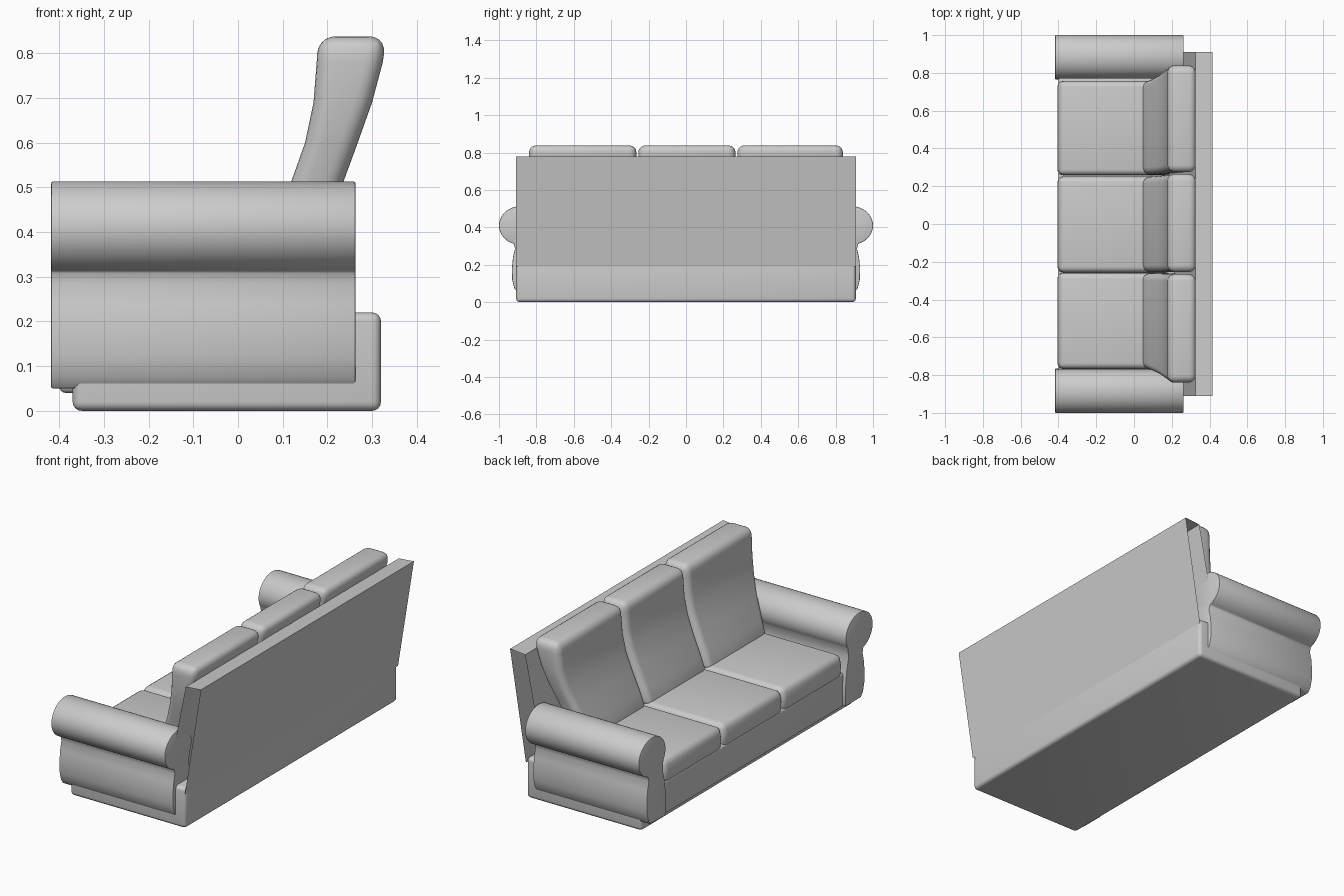
import bpy, bmesh, math

if "Cube" in bpy.data.objects:
    bpy.data.objects.remove(bpy.data.objects["Cube"])


def finish(name, bm, bevel=0.0, segments=4, solid=True):
    """Turn a bmesh into a named, bevelled, smooth-shaded object."""
    if solid:
        bmesh.ops.recalc_face_normals(bm, faces=bm.faces)
    me = bpy.data.meshes.new(name)
    bm.to_mesh(me)
    bm.free()
    ob = bpy.data.objects.new(name, me)
    bpy.context.collection.objects.link(ob)
    bpy.ops.object.select_all(action='DESELECT')
    ob.select_set(True)
    bpy.context.view_layer.objects.active = ob
    if bevel:
        m = ob.modifiers.new("soft_edges", 'BEVEL')
        m.width, m.segments = bevel, segments
        m.limit_method, m.angle_limit = 'ANGLE', math.radians(42)
        bpy.ops.object.modifier_apply(modifier=m.name)
    bpy.ops.object.shade_smooth_by_angle(angle=math.radians(35))
    return ob


def loft(name, rows, bevel, segments=4):
    """Stack rectangles (z, x_front, x_back, y_low, y_high) into a block."""
    bm = bmesh.new()
    rings = [[bm.verts.new(p) for p in ((xf, y0, z), (xb, y0, z), (xb, y1, z), (xf, y1, z))]
             for z, xf, xb, y0, y1 in rows]
    for a, b in zip(rings, rings[1:]):
        for i in range(4):
            j = (i + 1) % 4
            bm.faces.new((a[i], a[j], b[j], b[i]))
    bm.faces.new(rings[0])
    bm.faces.new(rings[-1])
    return finish(name, bm, bevel, segments)


def box(name, x, y, z, bevel, segments=4):
    return loft(name, [(z[0], *x, *y), (z[1], *x, *y)], bevel, segments)


# Base plinth and front apron
box("base", (-0.37, 0.32), (-0.908, 0.908), (0.0, 0.22), 0.02)
box("front_apron", (-0.40, 0.1), (-0.78, 0.78), (0.04, 0.225), 0.015)

# Seat and back cushions: (seat y range, back-cushion top y range)
places = [(-0.765, -0.26, -0.84, -0.265),
          (-0.255, 0.25, -0.255, 0.265),
          (0.26, 0.755, 0.275, 0.84)]
# z, front x, back x, share of the sideways flare
back_rows = [(0.30, 0.035, 0.175, 0.0), (0.40, 0.072, 0.195, 0.15),
             (0.51, 0.118, 0.235, 0.45), (0.60, 0.15, 0.268, 0.75),
             (0.69, 0.169, 0.30, 0.93), (0.78, 0.176, 0.324, 1.0),
             (0.838, 0.18, 0.332, 0.98)]
for n, (s0, s1, t0, t1) in enumerate(places, 1):
    loft(f"seat_cushion_{n}", [(0.20, -0.40, 0.20, s0, s1),
                               (0.27, -0.405, 0.20, s0 - 0.002, s1 + 0.002),
                               (0.33, -0.395, 0.20, s0, s1)], 0.03)
    loft(f"back_cushion_{n}",
         [(z, xf, xb, s0 + (t0 - s0) * f, s1 + (t1 - s1) * f) for z, xf, xb, f in back_rows],
         0.038, 5)

# Rolled arms: scroll profile in y/z swept along x, mirrored
arm = [(0.885 + 0.115 * math.cos(a), 0.41 + 0.103 * math.sin(a))
       for a in (math.radians(-72 + 284 * i / 36) for i in range(37))]
arm += [(0.792, 0.30), (0.775, 0.23), (0.765, 0.14), (0.765, 0.05),
        (0.90, 0.05), (0.918, 0.075), (0.929, 0.12), (0.931, 0.18),
        (0.925, 0.24), (0.914, 0.285)]
for side, label in ((-1, "near"), (1, "far")):
    bm = bmesh.new()
    face = bm.faces.new([bm.verts.new((-0.418, side * y, z)) for y, z in arm])
    ext = bmesh.ops.extrude_face_region(bm, geom=[face])
    for v in ext["geom"]:
        if isinstance(v, bmesh.types.BMVert):
            v.co.x = 0.263
    finish(f"arm_{label}", bm, 0.004, 2)

# Back shell: open-ended folded sheet behind the cushions
shell = [(0.215, 0.22), (0.262, 0.46), (0.325, 0.772), (0.415, 0.78), (0.32, 0.19)]
bm = bmesh.new()
lo, hi = ([bm.verts.new((x, y, z)) for x, z in shell] for y in (-0.91, 0.91))
for i in range(len(shell) - 1):
    bm.faces.new((lo[i], lo[i + 1], hi[i + 1], hi[i]))
finish("back_shell", bm)
